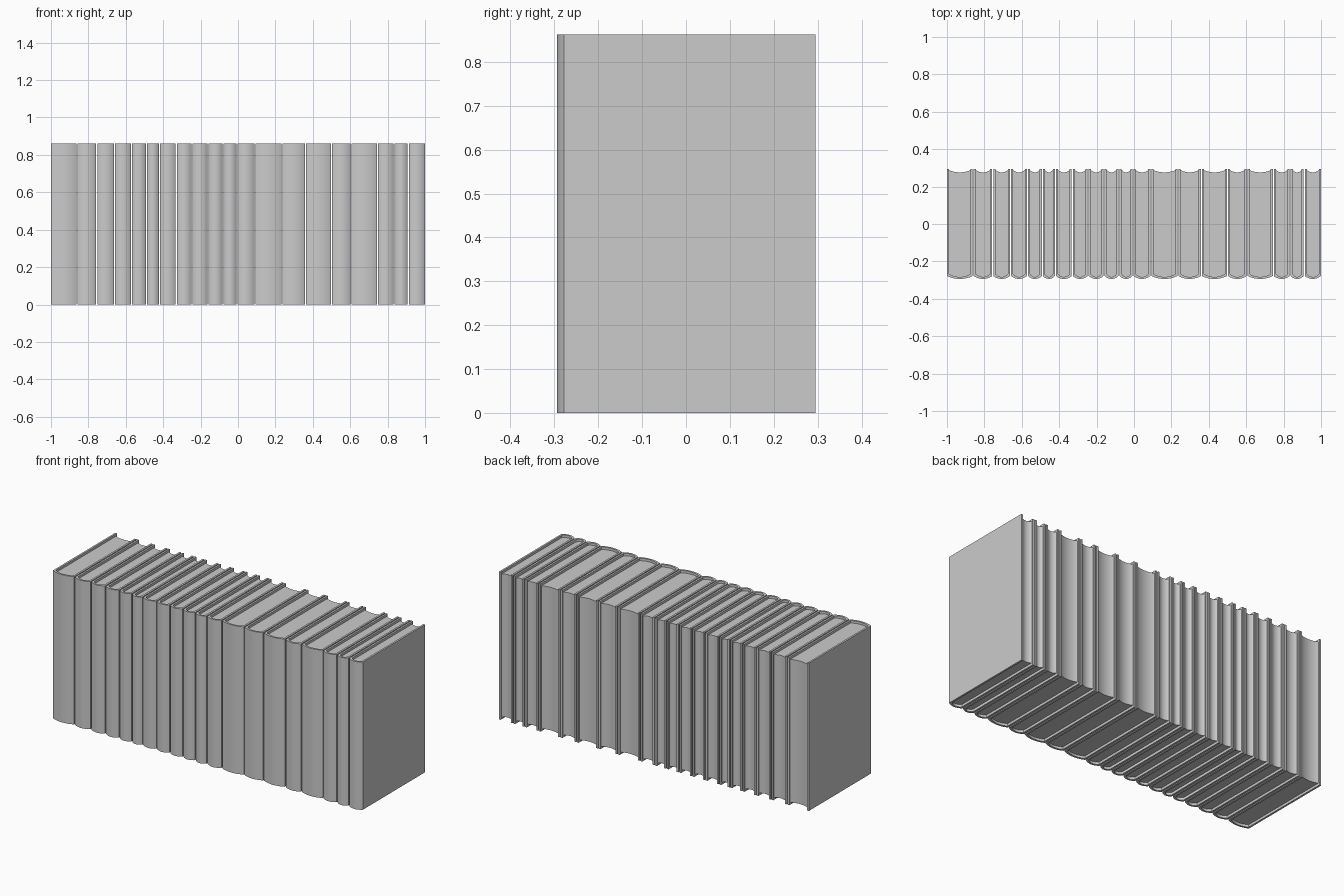
import bpy, bmesh, math

if "Cube" in bpy.data.objects:
    bpy.data.objects.remove(bpy.data.objects["Cube"])

HEIGHT, BACK, SHOULDER = 0.862, 0.295, -0.278
BOARD, RECESS, GAP = 0.011, 0.014, 0.006
BULGE = 0.016

grey = bpy.data.materials.new("plain grey")
grey.use_nodes = True
grey.diffuse_color = (0.6, 0.6, 0.6, 1)
grey.node_tree.nodes["Principled BSDF"].inputs["Base Color"].default_value = (0.6, 0.6, 0.6, 1)


def bow(x0, x1, y, depth, steps=10):
    """Shallow arc from x0 to x1, pushed towards the front by depth."""
    return [(x0 + (x1 - x0) * i / steps, y - depth * math.sin(math.pi * i / steps) ** 0.8)
            for i in range(steps + 1)]


def extrude_outline(name, outline, z0, z1):
    """Upright prism from a closed plan outline."""
    bm = bmesh.new()
    face = bm.faces.new([bm.verts.new((x, y, z0)) for x, y in outline])
    top = bmesh.ops.extrude_face_region(bm, geom=[face])
    verts = [v for v in top["geom"] if isinstance(v, bmesh.types.BMVert)]
    bmesh.ops.translate(bm, verts=verts, vec=(0, 0, z1 - z0))
    bmesh.ops.recalc_face_normals(bm, faces=bm.faces)
    mesh = bpy.data.meshes.new(name)
    bm.to_mesh(mesh)
    bm.free()
    mesh.materials.append(grey)
    obj = bpy.data.objects.new(name, mesh)
    bpy.context.collection.objects.link(obj)
    bpy.ops.object.select_all(action='DESELECT')
    obj.select_set(True)
    bpy.context.view_layer.objects.active = obj
    bpy.ops.object.shade_smooth_by_angle(angle=math.radians(40))


def book(number, x0, x1):
    # Cover: two boards joined by a rounded spine
    a, b = x0 + BOARD, x1 - BOARD
    outer = [(x0, BACK)] + bow(x0, x1, SHOULDER, BULGE) + [(x1, BACK)]
    inner = [(b, BACK)] + bow(b, a, SHOULDER + BOARD, BULGE) + [(a, BACK)]
    extrude_outline(f"cover_{number}", outer + inner, 0, HEIGHT)
    # Page block: rounded at the spine, hollowed at the fore edge
    pages = bow(a, b, SHOULDER + BOARD, BULGE) + bow(b, a, BACK - 0.007, 0.012)
    extrude_outline(f"pages_{number}", pages, RECESS, HEIGHT - RECESS)


# Row of books, given by the joints between neighbours
joints = [-1, -.86, -.755, -.66, -.57, -.49, -.42, -.33, -.245, -.16, -.08,
          -.005, .09, .235, .36, .5, .605, .745, .835, .91, 1]
for n, (left, right) in enumerate(zip(joints, joints[1:]), 1):
    book(n, left + (GAP / 2 if n > 1 else 0), right - (GAP / 2 if n < 20 else 0))
